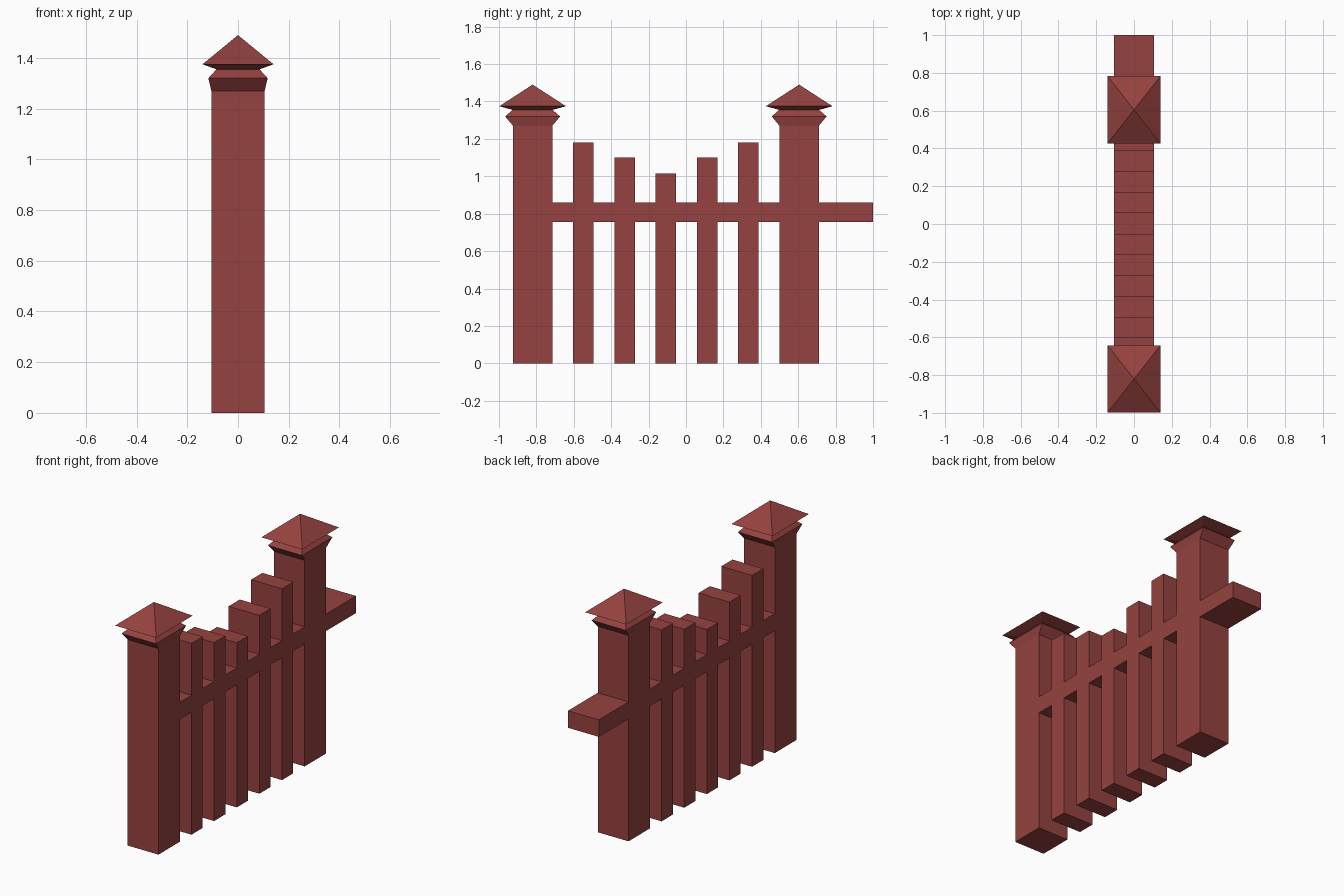
import bpy, bmesh

if "Cube" in bpy.data.objects:
    bpy.data.objects.remove(bpy.data.objects["Cube"])

wood = bpy.data.materials.new("red_paint")
wood.diffuse_color = (0.30, 0.055, 0.05, 1)
wood.use_nodes = True
wood.node_tree.nodes["Principled BSDF"].inputs["Base Color"].default_value = wood.diffuse_color

HALF = 0.105                    # half thickness of posts, pickets and rail
RAIL_LOW, RAIL_HIGH = 0.755, 0.86
POST_Y = (-0.82, 0.605)         # post centres


def finish(bm, name):
    bmesh.ops.recalc_face_normals(bm, faces=bm.faces)
    mesh = bpy.data.meshes.new(name)
    bm.to_mesh(mesh)
    bm.free()
    mesh.materials.append(wood)
    obj = bpy.data.objects.new(name, mesh)
    bpy.context.collection.objects.link(obj)
    return obj


def post(name, y):
    """Square post lofted through rectangular rings, closed by a pyramid cap."""
    rings_xyz = [(HALF, HALF, 0), (HALF, HALF, 1.27),   # shaft
                 (0.117, 0.147, 1.32),                  # flared collar
                 (0.085, 0.107, 1.355),                 # neck
                 (0.14, 0.178, 1.375)]                  # cap eaves
    bm = bmesh.new()
    rings = [[bm.verts.new((sx * hx, sy * hy, z))
              for sx, sy in ((-1, -1), (1, -1), (1, 1), (-1, 1))]
             for hx, hy, z in rings_xyz]
    bm.faces.new(rings[0])
    for low, high in zip(rings, rings[1:]):
        for i in range(4):
            j = (i + 1) % 4
            bm.faces.new((low[i], low[j], high[j], high[i]))
    tip = bm.verts.new((0, 0, 1.49))
    for i in range(4):
        bm.faces.new((rings[-1][i], rings[-1][(i + 1) % 4], tip))
    finish(bm, name).location.y = y


def slab(name, outline):
    """Extrude a (y, z) outline through the fence thickness."""
    bm = bmesh.new()
    face = bm.faces.new([bm.verts.new((-HALF, y, z)) for y, z in outline])
    new = bmesh.ops.extrude_face_region(bm, geom=[face])["geom"]
    verts = [v for v in new if isinstance(v, bmesh.types.BMVert)]
    bmesh.ops.translate(bm, verts=verts, vec=(2 * HALF, 0, 0))
    finish(bm, name)


# Gate posts
post("front_post", POST_Y[0])
post("back_post", POST_Y[1])

# Picket panel: rail with five pickets dipping towards the middle
start, end = POST_Y[0] + HALF, POST_Y[1] - HALF
upper, lower = [(start, RAIL_HIGH)], [(start, RAIL_LOW)]
for i, top in enumerate((1.18, 1.10, 1.015, 1.10, 1.18)):
    y0 = -0.603 + 0.2205 * i
    y1 = y0 + 0.109
    upper += [(y0, RAIL_HIGH), (y0, top), (y1, top), (y1, RAIL_HIGH)]
    lower += [(y0, RAIL_LOW), (y0, 0), (y1, 0), (y1, RAIL_LOW)]
upper.append((end, RAIL_HIGH))
lower.append((end, RAIL_LOW))
slab("picket_panel", lower + upper[::-1])

# Rail stub reaching past the back post
stub = POST_Y[1] + HALF
slab("rail_end", [(stub, RAIL_LOW), (1, RAIL_LOW), (1, RAIL_HIGH), (stub, RAIL_HIGH)])
